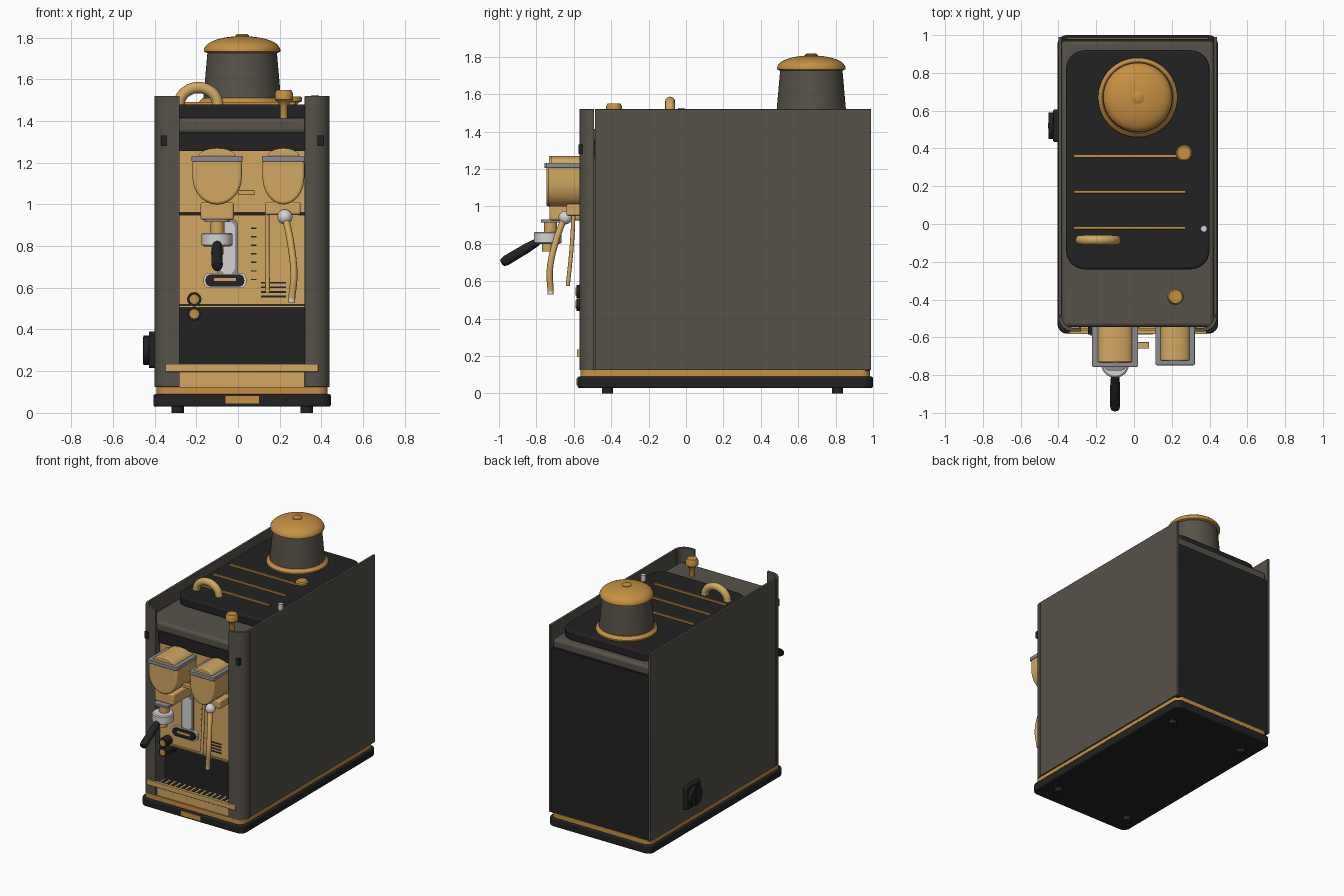
import bpy, bmesh, math
from mathutils import Vector

cube = bpy.data.objects.get("Cube")
if cube:
    bpy.data.objects.remove(cube, do_unlink=True)


def material(name, color):
    m = bpy.data.materials.new(name)
    m.use_nodes = True
    m.diffuse_color = (*color, 1)
    m.node_tree.nodes["Principled BSDF"].inputs["Base Color"].default_value = (*color, 1)
    return m


GREY = material("warm grey enamel", (0.095, 0.085, 0.068))
BLACK = material("matt black", (0.016, 0.016, 0.016))
BRASS = material("light brass", (0.64, 0.39, 0.12))
GOLD = material("deep gold", (0.56, 0.28, 0.055))
STEEL = material("steel grey", (0.27, 0.27, 0.28))
CHROME = material("pale chrome", (0.65, 0.65, 0.65))
CX = 0.02  # centre line of the housing


def finish(obj, mat, bevel=0.0):
    if mat:
        obj.data.materials.append(mat)
    bpy.ops.object.select_all(action='DESELECT')
    obj.select_set(True)
    bpy.context.view_layer.objects.active = obj
    bpy.ops.object.shade_smooth_by_angle(angle=math.radians(35))
    if bevel:
        mod = obj.modifiers.new("soft edges", 'BEVEL')
        mod.width, mod.segments, mod.limit_method = bevel, 3, 'ANGLE'
        mod.angle_limit = math.radians(40)
    return obj


def from_bmesh(name, bm, mat, bevel=0.0):
    bmesh.ops.recalc_face_normals(bm, faces=bm.faces)
    me = bpy.data.meshes.new(name)
    bm.to_mesh(me)
    bm.free()
    obj = bpy.data.objects.new(name, me)
    bpy.context.collection.objects.link(obj)
    return finish(obj, mat, bevel)


def prism(name, pts, axis, a, b, mat, bevel=0.0):
    """Extrude a flat outline along an axis from a to b."""
    place = {'x': lambda u, v, t: (t, u, v),
             'y': lambda u, v, t: (u, t, v),
             'z': lambda u, v, t: (u, v, t)}[axis]
    bm = bmesh.new()
    lo = [bm.verts.new(place(u, v, a)) for u, v in pts]
    hi = [bm.verts.new(place(u, v, b)) for u, v in pts]
    bm.faces.new(lo)
    bm.faces.new(hi)
    for i in range(len(pts)):
        j = (i + 1) % len(pts)
        bm.faces.new((lo[i], lo[j], hi[j], hi[i]))
    return from_bmesh(name, bm, mat, bevel)


def arc(cu, cv, ru, rv, start, end, n=8):
    angles = [math.radians(start + (end - start) * i / n) for i in range(n + 1)]
    return [(cu + ru * math.cos(t), cv + rv * math.sin(t)) for t in angles]


def rounded(u0, u1, v0, v1, r):
    return (arc(u1 - r, v1 - r, r, r, 0, 90) + arc(u0 + r, v1 - r, r, r, 90, 180)
            + arc(u0 + r, v0 + r, r, r, 180, 270) + arc(u1 - r, v0 + r, r, r, 270, 360))


def box(name, x, y, z, mat, bevel=0.0):
    rect = [(x[0], y[0]), (x[1], y[0]), (x[1], y[1]), (x[0], y[1])]
    return prism(name, rect, 'z', z[0], z[1], mat, bevel)


def lathe(name, profile, origin, mat, direction=(0, 0, 1), n=40):
    """Turn (radius, height) points around an axis."""
    turn = Vector((0, 0, 1)).rotation_difference(Vector(direction))
    bm = bmesh.new()
    rings = [[bm.verts.new(Vector(origin) + turn @ Vector(
        (r * math.cos(k * math.tau / n), r * math.sin(k * math.tau / n), h)))
        for k in range(n)] for r, h in profile]
    for p, q in zip(rings, rings[1:]):
        for k in range(n):
            j = (k + 1) % n
            bm.faces.new((p[k], p[j], q[j], q[k]))
    bm.faces.new(rings[0])
    bm.faces.new(rings[-1])
    return from_bmesh(name, bm, mat)


def disc(name, origin, r, depth, mat, direction=(0, 0, 1)):
    return lathe(name, [(r, 0), (r, depth)], origin, mat, direction)


def tube(name, points, r, mat):
    cu = bpy.data.curves.new(name, 'CURVE')
    cu.dimensions, cu.bevel_depth, cu.bevel_resolution = '3D', r, 4
    cu.use_fill_caps = True
    sp = cu.splines.new('BEZIER')
    sp.bezier_points.add(len(points) - 1)
    for bp, p in zip(sp.bezier_points, points):
        bp.co = p
        bp.handle_left_type = bp.handle_right_type = 'AUTO'
    obj = bpy.data.objects.new(name, cu)
    bpy.context.collection.objects.link(obj)
    bpy.ops.object.select_all(action='DESELECT')
    obj.select_set(True)
    bpy.context.view_layer.objects.active = obj
    bpy.ops.object.convert(target='MESH')
    return finish(bpy.context.object, mat)


FRONT = (0, -1, 0)

# Base, plinth and feet
prism("base", rounded(-0.405, 0.445, -0.58, 1.0, 0.05), 'z', 0.03, 0.09, BLACK, 0.008)
prism("plinth", rounded(-0.39, 0.43, -0.565, 0.985, 0.05), 'z', 0.085, 0.125, GOLD)
box("base_plate", (-0.06, 0.1), (-0.586, -0.575), (0.045, 0.08), GOLD)
for x in (-0.29, 0.33):
    for y in (-0.42, 0.81):
        disc("foot", (x, y, 0), 0.03, 0.035, BLACK)

# Housing: core, deck, side panels and wrapped front columns
box("core", (-0.385, 0.425), (-0.46, 0.98), (0.12, 1.35), BLACK)
box("deck", (-0.383, 0.423), (-0.545, 0.97), (1.34, 1.415), GREY, 0.02)
box("header", (-0.36, 0.40), (-0.535, -0.45), (1.255, 1.345), BLACK)
for s in (-1, 1):
    side = "left" if s > 0 else "right"
    panel = sorted((CX + s * 0.402, CX + s * 0.42))
    box(side + "_side_panel", panel, (-0.487, 0.99), (0.125, 1.52), GREY, 0.003)
    outer = arc(0.34, -0.492, 0.08, 0.078, 0, -90)
    inner = arc(0.34, -0.492, 0.06, 0.058, -90, 0)
    shape = [(CX + s * u, v) for u, v in outer + [(0.3, -0.57), (0.3, -0.55)] + inner]
    prism(side + "_front_column", shape, 'z', 0.125, 1.52, GREY, 0.002)
    cheek = sorted((CX + s * 0.3, CX + s * 0.31))
    box(side + "_column_cheek", cheek, (-0.555, -0.46), (0.125, 1.345), GREY)
    bx = CX + s * 0.375
    box(side + "_column_button", (bx - 0.015, bx + 0.015), (-0.575, -0.55), (1.28, 1.33), BLACK)

# Front panels
box("upper_front_panel", (-0.285, 0.325), (-0.52, -0.45), (0.962, 1.26), BRASS)
box("panel_gap", (-0.285, 0.325), (-0.512, -0.45), (0.945, 0.965), BLACK)
box("lower_front_panel", (-0.285, 0.325), (-0.52, -0.45), (0.52, 0.948), BRASS)
box("panel_lip", (-0.285, 0.325), (-0.525, -0.45), (0.506, 0.515), BRASS)

# Drip tray
box("tray", (-0.285, 0.325), (-0.555, -0.45), (0.1, 0.215), BRASS)
box("tray_rail", (-0.35, 0.385), (-0.583, -0.56), (0.197, 0.235), BRASS, 0.003)
for i in range(14):
    x = -0.255 + i * 0.042
    box("tray_slot", (x - 0.012, x + 0.012), (-0.54, -0.47), (0.213, 0.219), BLACK)

# Lid with rails, handle and knobs
prism("top_lid", rounded(-0.36, 0.40, -0.24, 0.92, 0.1), 'z', 1.41, 1.48, BLACK, 0.012)
for y, end in ((0.36, 0.24), (0.17, 0.275), (-0.02, 0.275)):
    box("lid_rail", (-0.32, end), (y - 0.008, y + 0.008), (1.475, 1.492), GOLD, 0.003)
tube("lid_handle", [(u, -0.085, v) for u, v in arc(-0.19, 1.47, 0.095, 0.09, 180, 0, 6)],
     0.027, BRASS)
knob = [(0.018, 0), (0.018, 0.03), (0.03, 0.04), (0.043, 0.045), (0.043, 0.06), (0.035, 0.068)]
lathe("lid_knob", knob, (0.265, 0.375, 1.45), GOLD)
lathe("deck_knob", [(r, h * 2.05) for r, h in knob], (0.22, -0.385, 1.41), GOLD)
disc("deck_pin", (0.37, -0.025, 1.41), 0.017, 0.115, CHROME)

# Hopper
HOP = (CX, 0.67)
lathe("hopper_ring", [(0.21, 0), (0.21, 0.015), (0.19, 0.035)], (*HOP, 1.475), GOLD, n=56)
lathe("hopper", [(0.188, 0), (0.166, 0.25)], (*HOP, 1.485), GREY, n=56)
dome = [(0.17, 0), (0.183, 0.006), (0.183, 0.018)] + arc(0, 0.018, 0.18, 0.062, 8, 85, 10)
lathe("hopper_cap", dome, (*HOP, 1.727), GOLD, n=56)
lathe("hopper_cap_knob", [(0.033, 0), (0.033, 0.016), (0.024, 0.022)], (*HOP, 1.795), GOLD)


# Brew heads
def brew_head(side, x, w, front):
    body = [(x + w, 1.21)] + arc(x, 1.13, w, 0.13, 0, -180, 20) + [(x - w, 1.21)]
    prism(side + "_head_body", body, 'y', front + 0.01, -0.5, BRASS, 0.012)
    prism(side + "_head_frame", rounded(x - w - 0.004, x + w + 0.004, front, -0.51, 0.01),
          'z', 1.205, 1.232, STEEL, 0.004)
    crown = arc(x, 1.225, w * 0.78, 0.045, 0, 180, 14)
    prism(side + "_head_crown", crown, 'y', front + 0.025, -0.51, BRASS, 0.006)


brew_head("right", -0.1, 0.118, -0.757)
brew_head("left", 0.218, 0.1, -0.748)

# Portafilter under the right head
PX, PY = -0.1, -0.74
box("group_mount", (-0.18, -0.02), (-0.73, -0.51), (0.925, 1.01), BRASS, 0.012)
prism("group_band", rounded(-0.16, -0.04, -0.775, -0.63, 0.03), 'z', 0.915, 0.93, STEEL)
disc("group_neck", (PX, PY + 0.015, 0.85), 0.035, 0.075, BRASS)
lathe("filter_cup", [(0.06, 0), (0.074, 0.008), (0.074, 0.06), (0.066, 0.066)],
      (PX, PY, 0.798), CHROME)
disc("filter_spout", (PX, PY, 0.76), 0.03, 0.04, BRASS)
aim = Vector((0, -0.21, -0.125)).normalized()
grip = [(0.014, 0), (0.022, 0.04), (0.026, 0.1), (0.027, 0.225), (0.022, 0.245), (0.01, 0.252)]
lathe("filter_handle", grip, (PX, -0.77, 0.825), BLACK, aim)

# Steam wand and water tube under the left head
box("wand_mount", (0.13, 0.3), (-0.64, -0.51), (0.95, 1.012), BRASS, 0.01)
lathe("wand_joint", arc(0, 0, 0.036, 0.036, -88, 88, 12), (0.225, -0.645, 0.94), CHROME)
tube("steam_wand", [(0.23, -0.655, 0.93), (0.255, -0.7, 0.8), (0.268, -0.728, 0.66),
                    (0.258, -0.724, 0.55)], 0.017, BRASS)
disc("wand_tip", (0.258, -0.724, 0.53), 0.016, 0.03, CHROME)
tube("water_tube", [(0.14, -0.6, 1.0), (0.14, -0.61, 0.8), (0.142, -0.632, 0.575)], 0.011, BRASS)
box("head_lever", (0.0, 0.08), (-0.66, -0.625), (1.045, 1.068), BRASS, 0.004)

# Gauge, rocker switch, scale marks, vents and dials on the front
prism("level_gauge", rounded(-0.1, 0.0, 0.65, 0.93, 0.03), 'y', -0.53, -0.515, STEEL)
prism("gauge_glass", rounded(-0.085, -0.015, 0.67, 0.915, 0.025), 'y', -0.534, -0.525, CHROME)
prism("switch_frame", rounded(-0.165, 0.04, 0.598, 0.672, 0.03), 'y', -0.54, -0.515, CHROME)
prism("switch", rounded(-0.155, 0.03, 0.606, 0.664, 0.026), 'y', -0.548, -0.53, BLACK)
box("switch_bar", (-0.115, -0.01), (-0.554, -0.54), (0.633, 0.648), BRASS)
for i in range(7):
    z = 0.64 + i * 0.041
    box("scale_mark", (0.062, 0.088), (-0.524, -0.515), (z - 0.003, z + 0.003), BLACK)
for i in range(4):
    z = 0.558 + i * 0.022
    box("vent_slot", (0.11, 0.23), (-0.524, -0.515), (z - 0.004, z + 0.004), BLACK)
for z in (0.545, 0.475):
    disc("dial_rim", (-0.21, -0.45, z), 0.034, 0.135, BLACK, FRONT)
    disc("dial_face", (-0.21, -0.58, z), 0.022, 0.01, GOLD, FRONT)

# Rotary switch on the right side
prism("side_dial_plate", rounded(0.435, 0.605, 0.215, 0.39, 0.015), 'x', -0.428, -0.395, BLACK, 0.006)
disc("side_dial", (-0.42, 0.52, 0.3), 0.07, 0.033, BLACK, (-1, 0, 0))
box("side_dial_grip", (-0.456, -0.44), (0.505, 0.535), (0.235, 0.365), BLACK)
